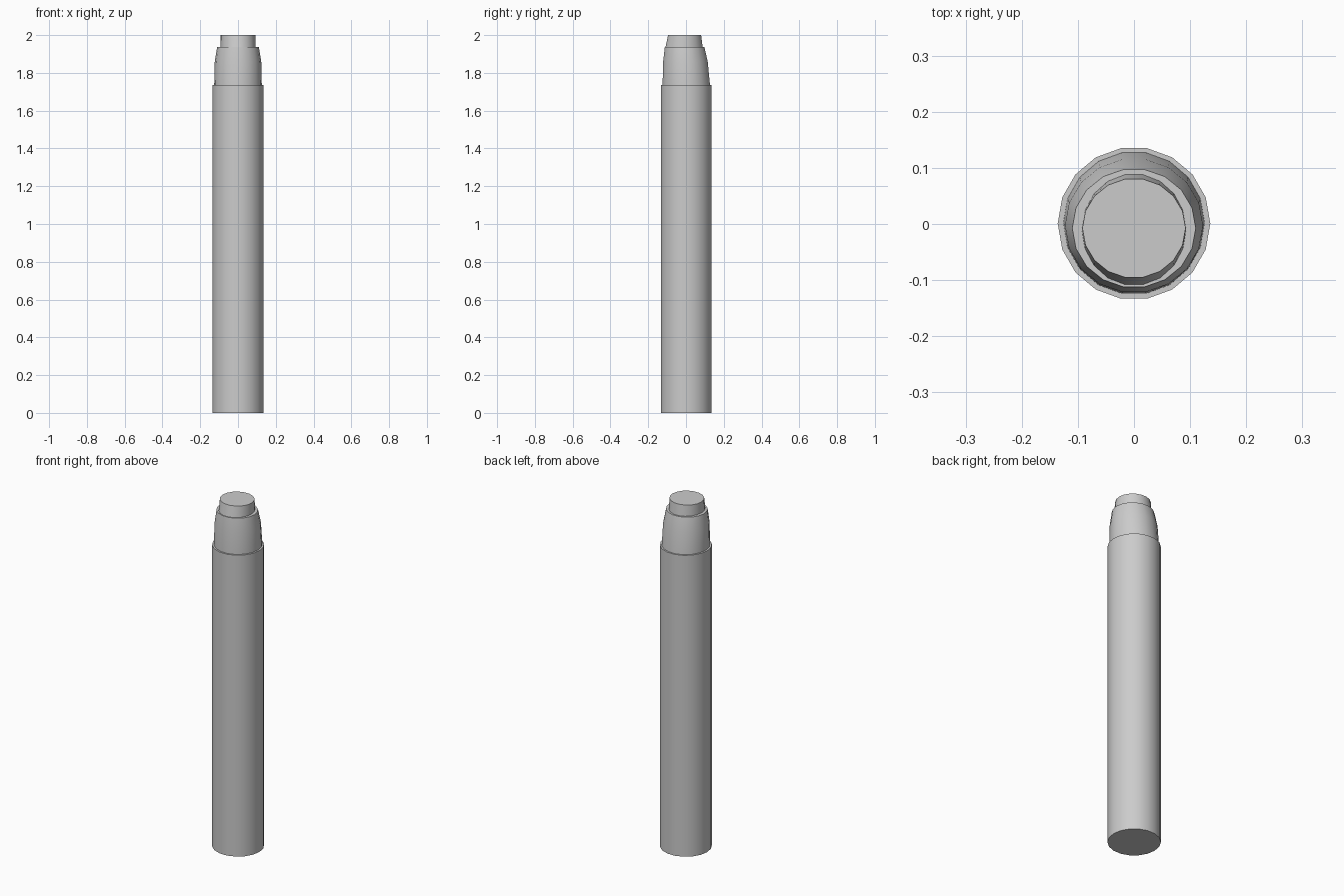
import bpy, bmesh, math

if "Cube" in bpy.data.objects:
    bpy.data.objects.remove(bpy.data.objects["Cube"])

SIDES = 18


def loft(name, rings):
    """Closed 18-sided loft; each ring is (z, x radius, y min, y max)."""
    bm = bmesh.new()
    top = math.sin(math.radians(80))  # flats face front and back
    loops = []
    for z, rx, y0, y1 in rings:
        cy, ry = (y0 + y1) / 2, (y1 - y0) / 2 / top
        loops.append([bm.verts.new((rx * math.cos(a), cy + ry * math.sin(a), z))
                      for a in (2 * math.pi * i / SIDES for i in range(SIDES))])
    for lo, hi in zip(loops, loops[1:]):
        for i in range(SIDES):
            j = (i + 1) % SIDES
            bm.faces.new((lo[i], lo[j], hi[j], hi[i]))
    bm.faces.new(loops[0][::-1])
    bm.faces.new(loops[-1])
    mesh = bpy.data.meshes.new(name)
    bm.to_mesh(mesh)
    bm.free()
    obj = bpy.data.objects.new(name, mesh)
    bpy.context.collection.objects.link(obj)
    bpy.ops.object.select_all(action='DESELECT')
    obj.select_set(True)
    bpy.context.view_layer.objects.active = obj
    bpy.ops.object.shade_smooth_by_angle(angle=math.radians(35))
    return obj


# Long barrel, shoulder ledge, leaning collar and tapered tip as one stepped skin
loft("stepped_barrel", [
    (0.0, 0.136, -0.133, 0.135),
    (1.735, 0.136, -0.133, 0.135),
    (1.735, 0.126, -0.124, 0.127),
    (1.86, 0.123, -0.121, 0.115),
    (1.938, 0.110, -0.112, 0.097),
    (1.938, 0.093, -0.108, 0.088),
    (2.0, 0.092, -0.095, 0.080),
])
